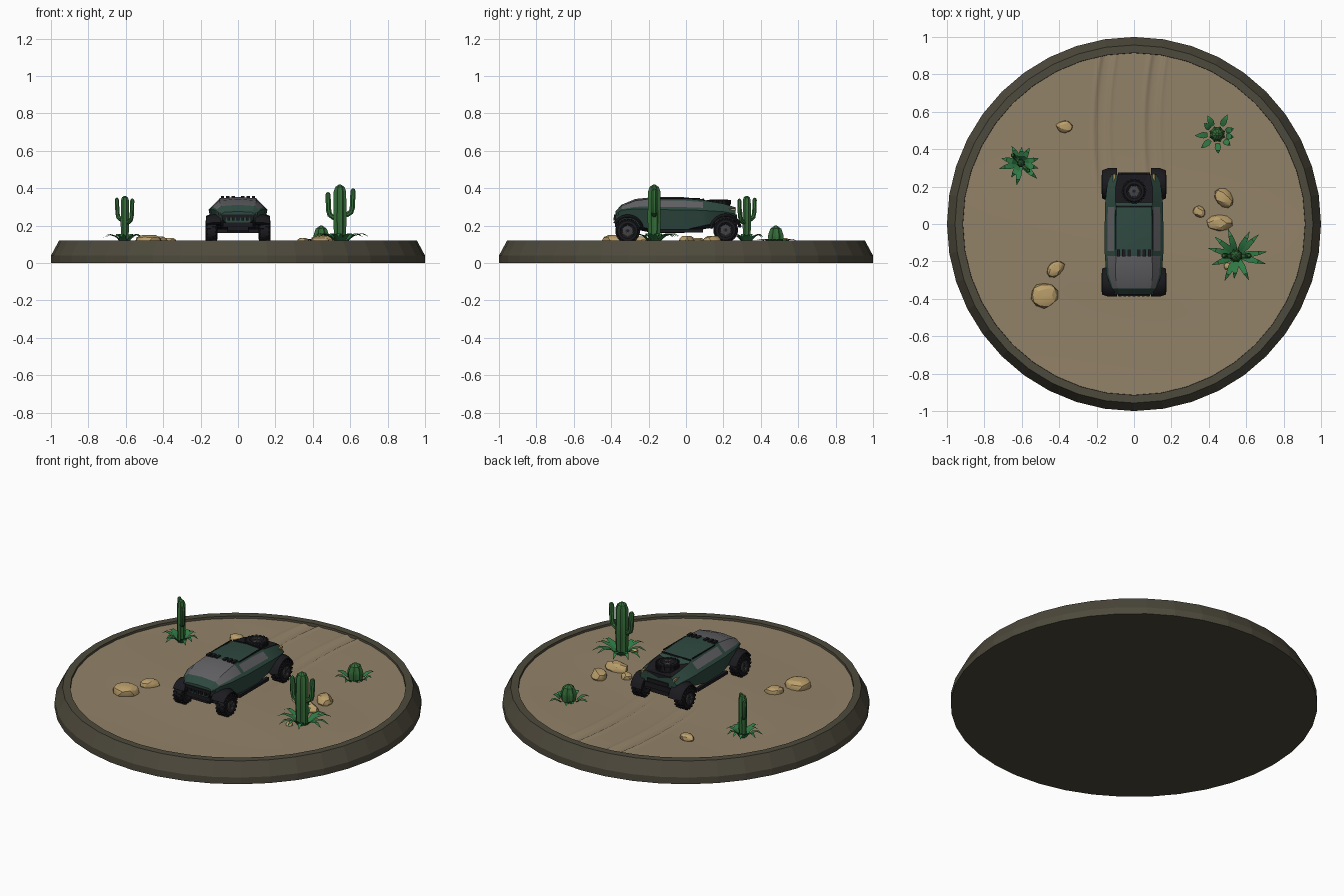
import bpy, bmesh, math, random
from math import sin, cos, pi, exp, radians
from mathutils import Vector, Matrix

random.seed(4)
cube = bpy.data.objects.get("Cube")
if cube:
    bpy.data.objects.remove(cube, do_unlink=True)


def material(name, *rgb):
    m = bpy.data.materials.new(name)
    m.use_nodes = True
    m.diffuse_color = (*rgb, 1)
    bsdf = next(n for n in m.node_tree.nodes if n.type == 'BSDF_PRINCIPLED')
    bsdf.inputs["Base Color"].default_value = (*rgb, 1)
    bsdf.inputs["Roughness"].default_value = 0.8
    return m


STONE = material("dark_stone", .075, .067, .045)
SAND = material("sand", .29, .225, .14)
ROCK = material("tan_rock", .5, .35, .15)
CACTUS = material("cactus_green", .035, .15, .04)
LEAF = material("leaf_green", .03, .2, .06)
PAINT = material("dark_green_paint", .027, .066, .05)
GLASS = material("grey_glass", .12, .12, .13)
BLACK = material("black_rubber", .011, .011, .014)
METAL = material("dark_metal", .06, .06, .065)
AMBER = material("amber_light", .4, .28, .1)


def finish(name, bm, mats, smooth=None):
    bmesh.ops.recalc_face_normals(bm, faces=bm.faces)
    me = bpy.data.meshes.new(name)
    bm.to_mesh(me)
    bm.free()
    for m in mats:
        me.materials.append(m)
    if smooth:
        me.shade_smooth()
        me.set_sharp_from_angle(angle=radians(smooth))
    ob = bpy.data.objects.new(name, me)
    bpy.context.collection.objects.link(ob)
    return ob


def loft(bm, rings, rule=lambda i, j: 0, caps=True):
    """Skin closed rings of points; rule picks the material slot."""
    vs = [[bm.verts.new(p) for p in r] for r in rings]
    n = len(vs[0])
    for i in range(len(vs) - 1):
        for j in range(n):
            k = (j + 1) % n
            f = bm.faces.new((vs[i][j], vs[i][k], vs[i + 1][k], vs[i + 1][j]))
            f.material_index = rule(i, j)
    if caps:
        bm.faces.new(vs[0])
        bm.faces.new(vs[-1])


def block(bm, loc, size, rot=Matrix()):
    bmesh.ops.create_cube(bm, size=1, matrix=Matrix.Translation(loc) @ rot @ Matrix.Diagonal((*size, 1)))


def boxes(name, mat, items):
    bm = bmesh.new()
    for loc, size in items:
        block(bm, loc, size)
    return finish(name, bm, [mat])


def circle(r, z, n):
    return [(r * cos(2 * pi * k / n), r * sin(2 * pi * k / n), z) for k in range(n)]


# Round display base with a raised rim
bm = bmesh.new()
profile = [(1, 0), (1, .04), (.957, .12), (.915, .12), (.912, .08)]
loft(bm, [circle(r, z, 40) for r, z in profile])
finish("base", bm, [STONE])


# Sand with soft dunes and two wheel ruts
def sand_height(x, y):
    z = .107 + .005 * sin(5 * y + 1.2 * x + 2.5) * (1 - (x * x + y * y))
    path = -.04 + .22 * (y - .5) ** 2
    fade = 1 / (1 + exp(-(y - .2) * 25))
    for side in (-.135, .135):
        d = abs(x - path - side)
        z += fade * (-.006 * exp(-(d / .028) ** 4) + .005 * exp(-((d - .042) / .01) ** 2))
    return z


bm = bmesh.new()
bmesh.ops.create_grid(bm, x_segments=160, y_segments=160, size=1)
for v in bm.verts:
    u, w = v.co.x, v.co.y
    x = .914 * u * math.sqrt(1 - w * w / 2)
    y = .914 * w * math.sqrt(1 - u * u / 2)
    v.co = (x, y, sand_height(x, y))
finish("sand", bm, [SAND], 60)

# Scattered rocks: x, y, half length, half width, height, turn
for x, y, a, b, h, turn in [(-.48, -.38, .075, .07, .05, 0), (-.42, -.24, .055, .04, .04, .7),
                            (-.37, .52, .047, .034, .03, 0), (.48, .14, .058, .045, .045, -.9),
                            (.455, .005, .072, .045, .045, 0), (.35, .065, .038, .03, .03, -.7),
                            (.5, -.225, .02, .02, .02, 0)]:
    bm = bmesh.new()
    bmesh.ops.create_icosphere(bm, subdivisions=2, radius=1)
    for v in bm.verts:
        v.co *= random.uniform(.88, 1.06)
        v.co.z = min(v.co.z, .75)
    rock = finish("rock", bm, [ROCK], 25)
    rock.scale, rock.location, rock.rotation_euler.z = (a, b, h), (x, y, .112), turn


# Ribbed cactus limbs: path points are (sideways, up, radius)
def limb(bm, path, heading, n=16):
    side = Vector((cos(heading), sin(heading), 0))
    across, up = Vector((-sin(heading), cos(heading), 0)), Vector((0, 0, 1))
    rings = []
    for i, (h, z, r) in enumerate(path):
        a, b = path[max(i - 1, 0)], path[min(i + 1, len(path) - 1)]
        t = (side * (b[0] - a[0]) + up * (b[1] - a[1])).normalized()
        e = t.cross(across)
        rings.append([side * h + up * z + (across * cos(2 * pi * k / n) + e * sin(2 * pi * k / n))
                      * r * (1 if k % 2 else .82) for k in range(n)])
    loft(bm, rings)


def column(base, top, r):
    return [(0, base, r * .85), (0, base + (top - base) * .4, r), (0, top - r, r * .95),
            (0, top - r * .35, r * .7), (0, top, r * .15)]


def arm(reach, low, top, r):
    s = math.copysign(1, reach)
    return [(0, low, r), (reach * .6, low + .005, r), (reach * .9, low + .018, r),
            (reach, low + .04, r), (reach + s * .004, top - r, r),
            (reach + s * .004, top - r * .3, r * .65), (reach + s * .004, top, r * .1)]


def cactus(x, y, heading, parts):
    bm = bmesh.new()
    for p in parts:
        limb(bm, p, heading)
    finish("cactus", bm, [CACTUS], 25).location = (x, y, 0)


def rosette(x, y, count, length, inner, rise, start):
    bm = bmesh.new()
    for k in range(count):
        a = start + 2 * pi * k / count + random.uniform(-.2, .2)
        size = length * random.uniform(.72, 1.05)
        out, across = Vector((cos(a), sin(a), 0)), Vector((-sin(a), cos(a), 0))
        rings = []
        for t, w in ((0, .011), (.35, .017), (.7, .011), (1, .001)):
            c = out * (inner + (size - inner) * t) + Vector((0, 0, .11 + rise * sin(t * 2.5)))
            rings.append([c + across * w, c - Vector((0, 0, .007 * (1 - t))), c - across * w])
        loft(bm, rings)
    finish("spiky_leaves", bm, [LEAF], 30).location = (x, y, 0)


cactus(.545, -.17, 0, [column(.1, .42, .038), arm(-.06, .24, .38, .015), arm(.066, .255, .4, .015)])
cactus(-.605, .325, -pi / 4, [column(.1, .36, .024), arm(-.056, .23, .35, .012), arm(.052, .215, .345, .012)])
cactus(.445, .48, 0, [column(.1, .2, .045)])
rosette(.55, -.17, 11, .155, .02, .05, .1)
rosette(-.605, .325, 10, .115, .015, .045, .3)
rosette(.445, .48, 9, .115, .05, .02, .5)

# Buggy body: station y, then (half width, height) of floor, sill, belt, roof edge, and centre height
stations = [(-.378, .06, .215, .08, .23, .09, .26, .075, .272, .276),
            (-.345, .09, .2, .105, .22, .12, .283, .09, .305, .312),
            (-.27, .09, .18, .115, .2, .148, .29, .1, .334, .343),
            (-.17, .09, .16, .125, .178, .156, .288, .096, .346, .353),
            (-.145, .09, .16, .13, .175, .157, .286, .096, .347, .354),
            (-.02, .09, .16, .135, .175, .157, .284, .096, .346, .353),
            (.09, .09, .18, .135, .2, .155, .282, .094, .336, .342),
            (.115, .09, .185, .13, .205, .154, .28, .1, .332, .295),
            (.2, .09, .2, .115, .22, .145, .275, .098, .318, .287),
            (.265, .07, .215, .1, .232, .122, .262, .085, .298, .275)]
rings = []
for y, fw, fz, sw, sz, bw, bz, rw, rz, cz in stations:
    half = [(fw, fz), (sw, sz), (bw, bz)]
    half += [(bw + (rw - bw) * t, bz + (rz - bz) * t) for t in (.25, .82, 1)]
    rings.append([(w, y, z) for w, z in half] + [(0, y, cz)] + [(-w, y, z) for w, z in half[::-1]])


def body_rule(i, j):
    j = min(j, 11 - j)              # mirror left and right
    if j < 0 or j == 0:
        return 2                    # black floor and skirts
    if j == 5:
        return 1 if i in (1, 2) else 2 if i > 6 else 0
    if j == 4:
        return 1 if i in (1, 2) else 0
    return 1 if j == 3 and i in (1, 2, 4, 5) else 0


bm = bmesh.new()
loft(bm, rings, body_rule)
finish("body", bm, [PAINT, GLASS, BLACK], 20)

# Wheel mesh along x, with tread blocks and a hub
bm = bmesh.new()
wheel_profile = [(-.026, .03), (-.032, .04), (-.03, .054), (-.022, .061), (.022, .061), (.03, .054),
                 (.032, .04), (.026, .03), (.022, .028), (.026, .012)]
loft(bm, [[(x, r * cos(a), r * sin(a)) for a in (2 * pi * k / 24 for k in range(24))]
          for x, r in wheel_profile], lambda i, j: 1 if i > 6 else 0)
for k in range(18):
    for s in (-1, 1):
        turn = Matrix.Rotation(2 * pi * (k + .25 * s) / 18, 4, 'X')
        block(bm, turn @ Vector((s * .016, 0, .061)), (.024, .011, .01), turn)
for k in range(6):                  # spokes
    turn = Matrix.Rotation(2 * pi * k / 6, 4, 'X')
    block(bm, turn @ Vector((.024, 0, .02)), (.008, .007, .026), turn)
    bm.faces.ensure_lookup_table()
    for f in bm.faces[-6:]:
        f.material_index = 1
wheel = finish("wheel", bm, [BLACK, METAL], 35)
wheel_mesh = wheel.data
bpy.data.objects.remove(wheel)


def place_wheel(name, loc, rot):
    ob = bpy.data.objects.new(name, wheel_mesh)
    ob.location, ob.rotation_euler = loc, rot
    bpy.context.collection.objects.link(ob)


place_wheel("spare_wheel", (0, .175, .308), (0, -pi / 2, 0))

# Wheels, fender arches and axles
for end, y, z, start, stop in (("front", -.312, .172, 15, 150), ("rear", .212, .177, 10, 175)):
    for side, s in (("left", 1), ("right", -1)):
        place_wheel(f"{end}_{side}_wheel", (s * .142, y, z), (0, 0, 0 if s > 0 else pi))
        bm = bmesh.new()
        rings = []
        for k in range(11):
            a = radians(start + (stop - start) * k / 10)
            rings.append([(s * x, y + r * cos(a), z + r * sin(a))
                          for x, r in ((.09, .07), (.168, .07), (.17, .076), (.14, .088), (.09, .088))])
        loft(bm, rings)
        finish(f"{end}_{side}_fender", bm, [BLACK], 30)
    boxes(f"{end}_axle", BLACK, [((0, y, z), (.25, .022, .022)), ((0, y, z + .02), (.12, .08, .05))])

# Trim: bumpers, grille, sills, roof ribs, engine deck and lamps
boxes("front_bumper", BLACK, [((0, -.365, .205), (.16, .03, .025)), ((0, -.355, .185), (.11, .03, .02))])
boxes("grille", BLACK, [((0, -.378, .252), (.17, .012, .016))] +
      [((x * .025, -.381, .236), (.014, .012, .018)) for x in range(-3, 4)])
boxes("rear_bumper", BLACK, [((0, .26, .222), (.17, .03, .03)), ((0, .267, .25), (.14, .012, .02))])
boxes("side_steps", BLACK, [((s * .135, -.05, .172), (.02, .28, .018)) for s in (-1, 1)])
boxes("roof_ribs", BLACK, [((s * x, -.155, .353), (.018, .035, .01)) for s in (-1, 1) for x in (.025, .055, .083)])
boxes("roof_rails", BLACK, [((s * .097, -.03, .345), (.006, .21, .007)) for s in (-1, 1)] +
      [((0, .092, .34), (.19, .007, .008))])
boxes("engine_deck", BLACK, [((0, .175, .285), (.13, .15, .03)), ((0, .25, .285), (.15, .03, .03))])
boxes("head_lamps", METAL, [((s * .088, -.367, .262), (.03, .012, .01)) for s in (-1, 1)])
boxes("tail_lamps", AMBER, [((s * .106, .245, .287), (.012, .045, .012)) for s in (-1, 1)])
